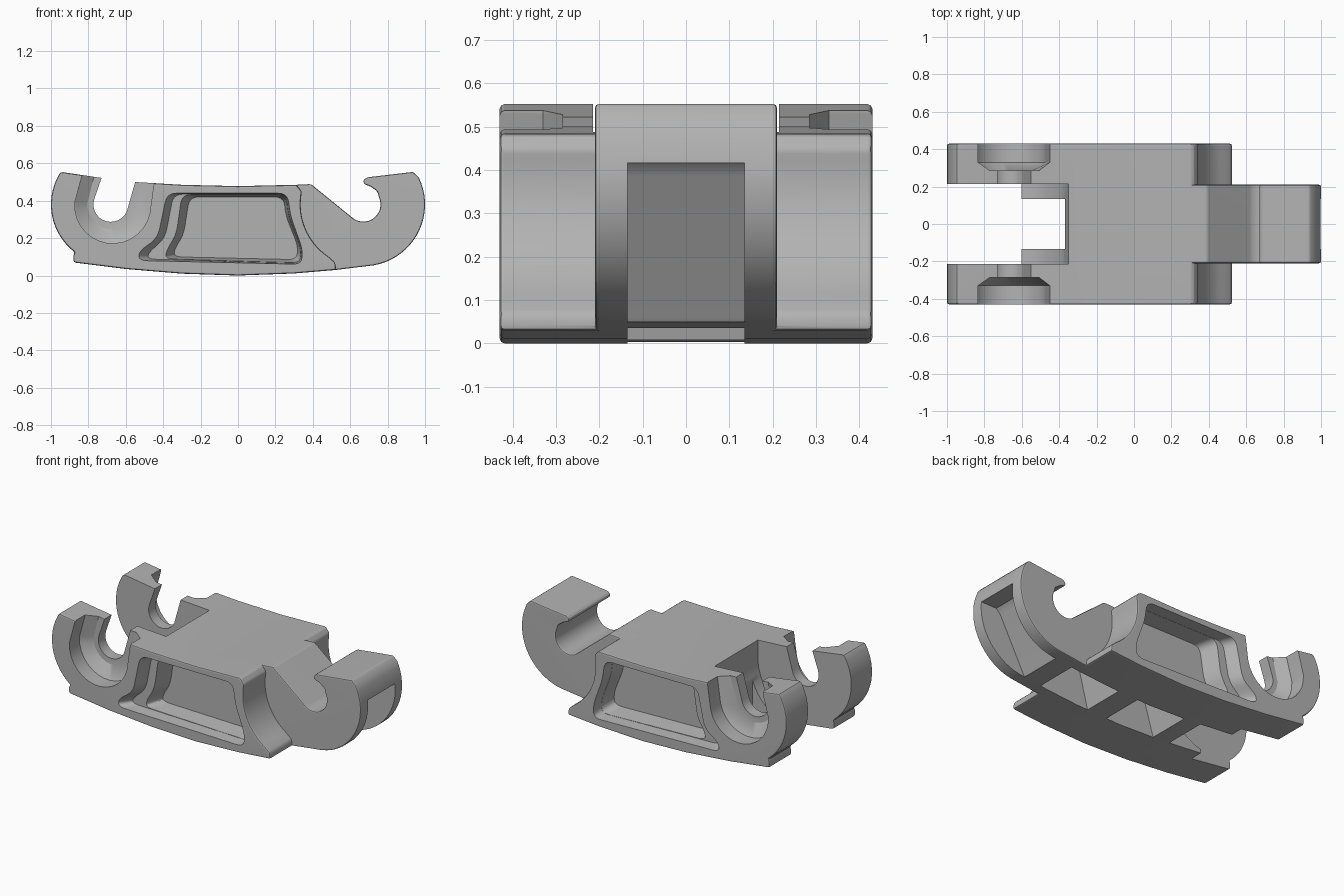
import bpy
import bmesh
from math import cos, sin, radians
from mathutils import Vector

cube = bpy.data.objects.get("Cube")
if cube:
    bpy.data.objects.remove(cube, do_unlink=True)

GREY = (0.45, 0.45, 0.45, 1.0)
steel = bpy.data.materials.new("plain grey")
steel.use_nodes = True
steel.diffuse_color = GREY
steel.node_tree.nodes["Principled BSDF"].inputs["Base Color"].default_value = GREY

LEFT_PIN = (-0.68, 0.38)
RIGHT_PIN = (0.67, 0.38)


def arc(centre, r, a0, a1, n=14):
    """Points of an arc in the xz plane, angles in degrees."""
    angles = [radians(a0 + (a1 - a0) * i / n) for i in range(n + 1)]
    return [(centre[0] + r * cos(a), centre[1] + r * sin(a)) for a in angles]


def rounded(points, r, n=5):
    """Round every corner of a closed outline."""
    out = []
    pts = [Vector(p) for p in points]
    for i, p in enumerate(pts):
        a, b = pts[i - 1] - p, pts[(i + 1) % len(pts)] - p
        s = p + a.normalized() * min(r, a.length * 0.45)
        e = p + b.normalized() * min(r, b.length * 0.45)
        for k in range(n + 1):
            t = k / n
            out.append(tuple(s * (1 - t) ** 2 + p * 2 * t * (1 - t) + e * t * t))
    return out


def loft(name, loop_a, y_a, y_b, loop_b=None, bevel=0.0):
    """Solid between an xz outline at y_a and another at y_b."""
    bm = bmesh.new()
    va = [bm.verts.new((x, y_a, z)) for x, z in loop_a]
    vb = [bm.verts.new((x, y_b, z)) for x, z in (loop_b or loop_a)]
    bm.faces.new(va)
    bm.faces.new(vb[::-1])
    for i in range(len(va)):
        j = (i + 1) % len(va)
        bm.faces.new((va[j], va[i], vb[i], vb[j]))
    bmesh.ops.recalc_face_normals(bm, faces=bm.faces)
    mesh = bpy.data.meshes.new(name)
    bm.to_mesh(mesh)
    bm.free()
    ob = bpy.data.objects.new(name, mesh)
    bpy.context.collection.objects.link(ob)
    mesh.materials.append(steel)
    if bevel:
        mod = ob.modifiers.new("soft edges", "BEVEL")
        mod.width = bevel
        mod.segments = 2
        mod.limit_method = "ANGLE"
        mod.angle_limit = radians(30)
        apply(ob, mod)
    return ob


def apply(ob, mod):
    bpy.context.view_layer.objects.active = ob
    bpy.ops.object.modifier_apply(modifier=mod.name)


def combine(ob, other, operation="DIFFERENCE"):
    mod = ob.modifiers.new("combine", "BOOLEAN")
    mod.operation = operation
    mod.solver = "EXACT"
    mod.object = other
    apply(ob, mod)
    bpy.data.objects.remove(other, do_unlink=True)


# Wide body with the pair of side arms
body_outline = (
    arc(LEFT_PIN, 0.32, 147, 233)
    + [(-0.88, 0.11), (-0.88, 0.07), (-0.6, 0.035), (-0.3, 0.01), (0, 0.0),
       (0.3, 0.011), (0.525, 0.03), (0.52, 0.07)]
    + arc(RIGHT_PIN, 0.335, 236, 168)
    + [(0.32, 0.477), (0.31, 0.485), (0, 0.478), (-0.3, 0.485), (-0.55, 0.5),
       (-0.73, 0.522)]
)
body = loft("link_body", body_outline, -0.43, 0.43, bevel=0.012)

# Central hook
hook_outline = (
    [(0, 0.478), (0, 0.0), (0.3, 0.011), (0.525, 0.03)]
    + arc(RIGHT_PIN, 0.33, 274, 386, 20)
    + [(0.937, 0.554), (0.69, 0.525), (0.67, 0.51), (0.672, 0.49), (0.71, 0.475), (0.745, 0.45)]
    + arc(RIGHT_PIN, 0.092, 25, -125)
    + [(0.39, 0.489), (0.31, 0.485)]
)
hook = loft("central_hook", hook_outline, -0.21, 0.21, bevel=0.01)
combine(body, hook, "UNION")

# Notch between the arms, curved to receive a neighbouring hook
notch = arc(LEFT_PIN, 0.33, 284, 360) + [(-0.35, 0.7), (-1.2, 0.7), (-1.2, -0.1), (-0.6, -0.1)]
combine(body, loft("notch_cutter", notch, -0.215, 0.215))
gap = [(-0.37, -0.1), (-0.37, 0.7), (-1.2, 0.7), (-1.2, -0.1)]
combine(body, loft("gap_cutter", gap, -0.135, 0.135))

# Pin slots through the arms
slot = arc(LEFT_PIN, 0.093, 160, 350) + [(-0.55, 0.5), (-0.53, 0.65), (-0.72, 0.65), (-0.73, 0.52)]
combine(body, loft("slot_cutter", slot, -0.6, 0.6))

# Counterbores outside, tapering towards the slots
bore = arc((-0.67, 0.375), 0.203, 175, 347) + [(-0.45, 0.49), (-0.44, 0.65), (-0.82, 0.65), (-0.835, 0.53)]
taper = arc((-0.675, 0.38), 0.13, 175, 347) + [(-0.51, 0.49), (-0.49, 0.65), (-0.76, 0.65), (-0.77, 0.53)]
for side in (-1, 1):
    combine(body, loft("bore_cutter", bore, side * 0.6, side * 0.33))
    combine(body, loft("taper_cutter", bore, side * 0.3301, side * 0.285, taper))

# Recessed panels on the outer sides: a sloping shelf, then a deep floor
rim = [(-0.38, 0.44), (0.265, 0.44), (0.28, 0.32), (0.345, 0.14), (0.34, 0.06),
       (-0.53, 0.08), (-0.53, 0.13), (-0.43, 0.2)]
shelf = [(-0.345, 0.435), (0.258, 0.435), (0.27, 0.32), (0.338, 0.145), (0.335, 0.066),
         (-0.48, 0.088), (-0.48, 0.12), (-0.39, 0.2)]
edge = [(-0.3, 0.434), (0.257, 0.434), (0.269, 0.32), (0.337, 0.145), (0.334, 0.067),
        (-0.39, 0.089), (-0.38, 0.14), (-0.33, 0.22)]
floor = [(-0.26, 0.42), (0.245, 0.42), (0.255, 0.32), (0.32, 0.16), (0.315, 0.085),
         (-0.34, 0.1), (-0.34, 0.14), (-0.29, 0.22)]
for side in (-1, 1):
    combine(body, loft("shelf_cutter", rounded(rim, 0.05), side * 0.4305, side * 0.36,
                       rounded(shelf, 0.05)))
    combine(body, loft("floor_cutter", rounded(edge, 0.05), side * 0.3605, side * 0.26,
                       rounded(floor, 0.05)))

# Pockets under the body and in the end of the hook
pockets = [
    [(-0.27, -0.05), (0.09, -0.05), (0.07, 0.42), (-0.13, 0.42)],
    [(0.21, -0.05), (0.57, -0.05), (0.56, 0.27), (0.39, 0.42), (0.33, 0.42)],
    [(0.67, -0.1), (0.67, 0.03), (0.69, 0.06), (0.86, 0.385), (0.89, 0.415), (1.2, 0.42), (1.2, -0.1)],
]
for outline in pockets:
    combine(body, loft("pocket_cutter", outline, -0.135, 0.135))

# Smooth shading with sharp edges kept and broad faces flat
bpy.ops.object.select_all(action="DESELECT")
body.select_set(True)
bpy.context.view_layer.objects.active = body
bpy.ops.object.shade_smooth_by_angle(angle=radians(30))
flatten = body.modifiers.new("flat broad faces", "WEIGHTED_NORMAL")
flatten.keep_sharp = True
